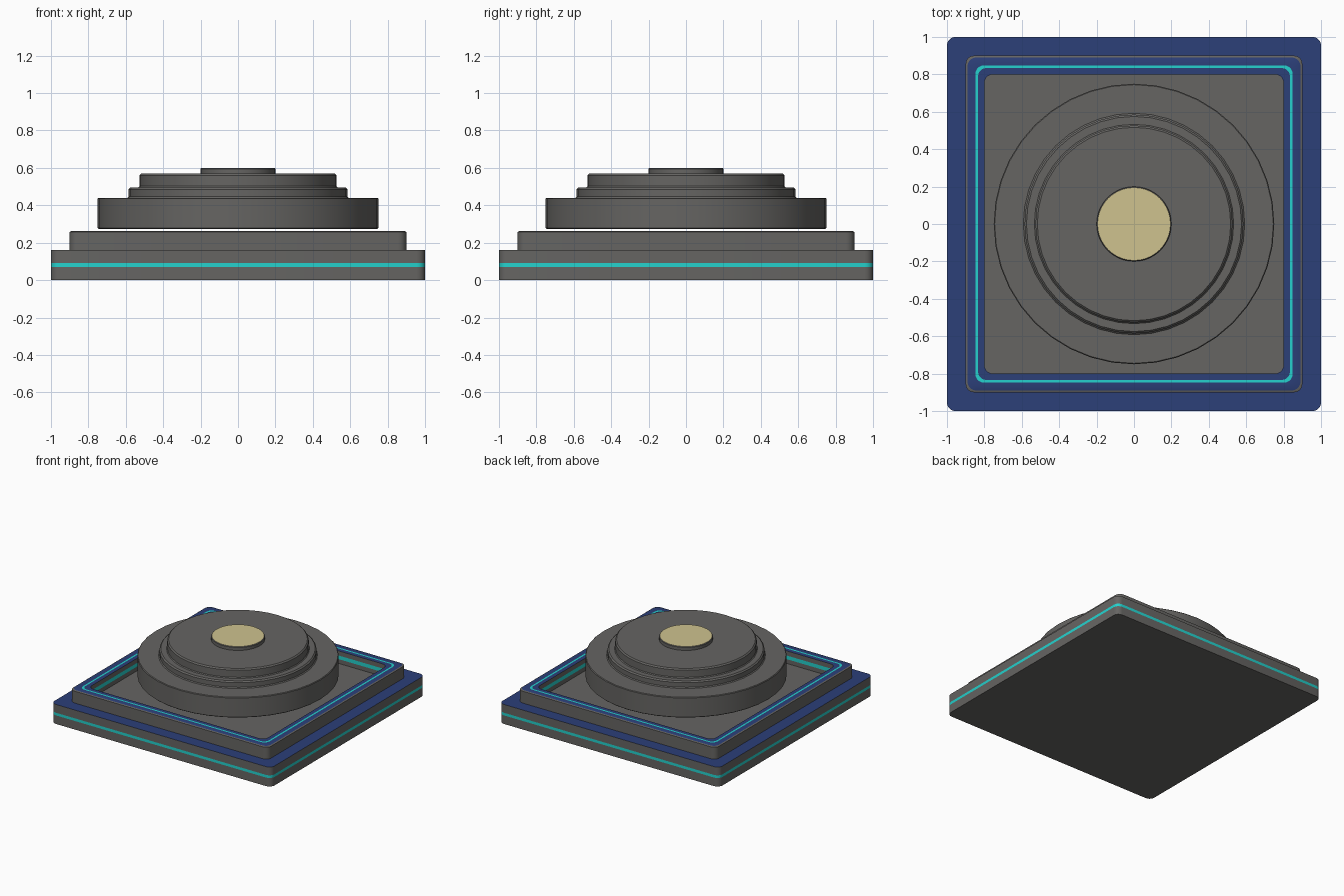
import bpy, bmesh, math

if "Cube" in bpy.data.objects:
    bpy.data.objects.remove(bpy.data.objects["Cube"])


def material(name, rgb):
    m = bpy.data.materials.new(name)
    m.diffuse_color = (*rgb, 1)
    m.use_nodes = True
    m.node_tree.nodes["Principled BSDF"].inputs["Base Color"].default_value = m.diffuse_color
    return m


MATS = [material("dark grey", (0.132, 0.129, 0.123)),
        material("navy blue", (0.025, 0.050, 0.190)),
        material("cyan", (0.018, 0.640, 0.610)),
        material("pale gold", (0.620, 0.540, 0.275))]
GREY, NAVY, CYAN, GOLD = range(4)


def rounded_square(half, radius=0.045, steps=5):
    pts = []
    c = half - radius
    for k, (sx, sy) in enumerate([(1, 1), (-1, 1), (-1, -1), (1, -1)]):
        for i in range(steps + 1):
            a = math.pi / 2 * (k + i / steps)
            pts.append((sx * c + radius * math.cos(a), sy * c + radius * math.sin(a)))
    return pts


def circle(radius, sides=40):
    return [(radius * math.cos(2 * math.pi * i / sides),
             radius * math.sin(2 * math.pi * i / sides)) for i in range(sides)]


def loft(name, outline, profile, end_colour):
    """Stack outlines of (size, z, colour of band up to the next one) and cap both ends."""
    bm = bmesh.new()
    rings = [[bm.verts.new((x, y, z)) for x, y in outline(s)] for s, z, _ in profile]
    n = len(rings[0])
    for a, b, (_, _, colour) in zip(rings, rings[1:], profile):
        for i in range(n):
            j = (i + 1) % n
            bm.faces.new((a[i], a[j], b[j], b[i])).material_index = colour
    bm.faces.new(rings[0][::-1]).material_index = GREY
    bm.faces.new(rings[-1]).material_index = end_colour
    mesh = bpy.data.meshes.new(name)
    bm.to_mesh(mesh)
    bm.free()
    for m in MATS:
        mesh.materials.append(m)
    ob = bpy.data.objects.new(name, mesh)
    bpy.context.collection.objects.link(ob)
    bpy.ops.object.select_all(action='DESELECT')
    ob.select_set(True)
    bpy.context.view_layer.objects.active = ob
    bpy.ops.object.shade_smooth_by_angle(angle=math.radians(30))
    return ob


# square base with glowing side stripe, raised rim and recessed floor
loft("base_tray", rounded_square, [
    (1.0, 0.0, GREY), (1.0, 0.07, CYAN), (1.0, 0.092, GREY), (1.0, 0.16, NAVY),
    (0.9, 0.16, GREY), (0.9, 0.258, GREY), (0.89, 0.263, NAVY),
    (0.848, 0.263, CYAN), (0.834, 0.263, NAVY), (0.8, 0.263, GREY),
    (0.8, 0.225, CYAN), (0.8, 0.195, GREY), (0.8, 0.16, GREY)], GREY)

# stepped round disc hovering just above the rim
loft("hover_disc", circle, [
    (0.745, 0.273, GREY), (0.75, 0.278, GREY), (0.75, 0.435, GREY), (0.745, 0.44, GREY),
    (0.592, 0.44, GREY), (0.585, 0.447, GREY), (0.585, 0.485, GREY), (0.575, 0.495, GREY),
    (0.533, 0.495, GREY), (0.527, 0.502, GREY), (0.527, 0.56, GREY), (0.517, 0.57, GREY)], GREY)

# small raised button with a gold top
loft("centre_button", circle, [
    (0.2, 0.565, GREY), (0.2, 0.595, GREY), (0.195, 0.6, GOLD)], GOLD)
